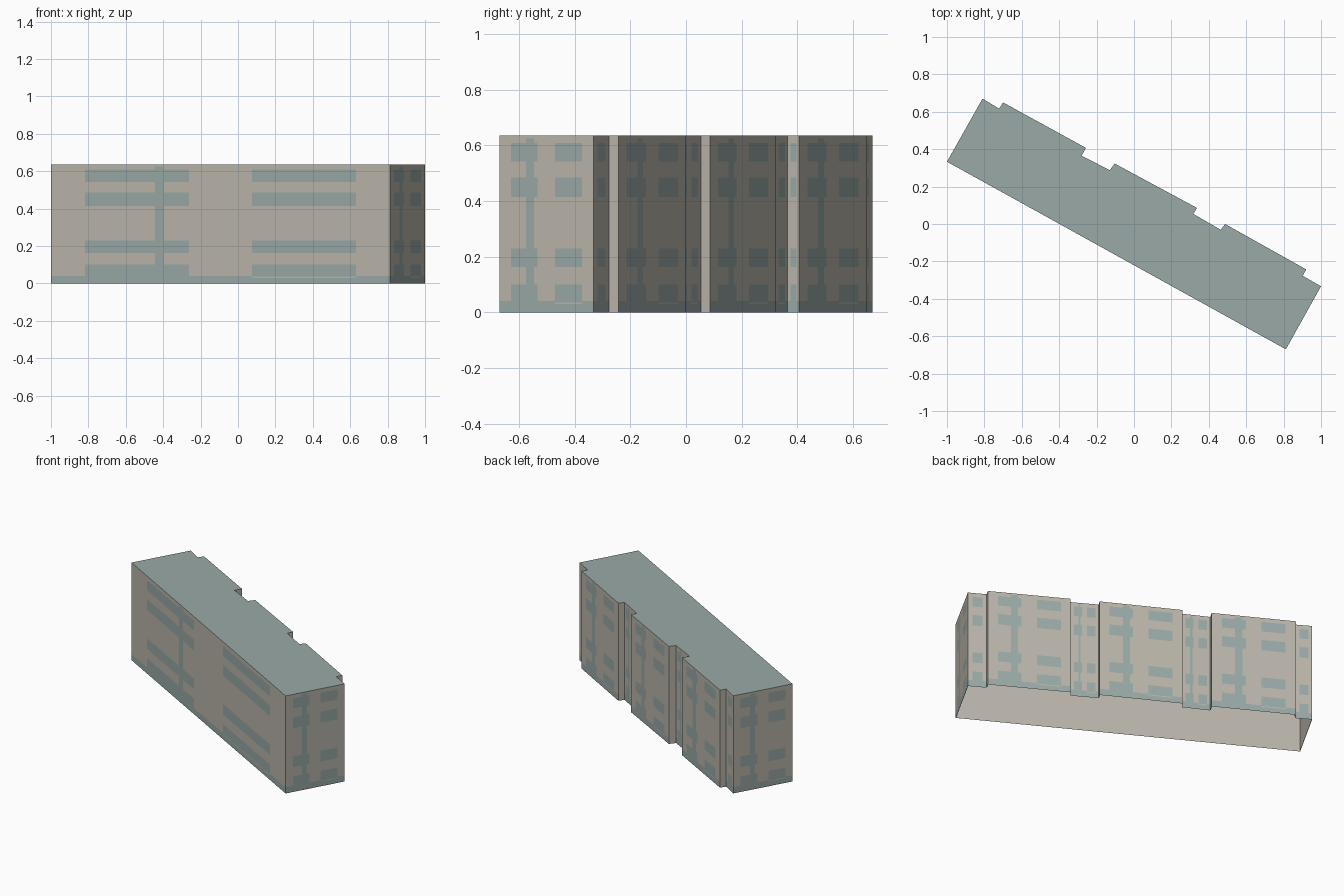
import bpy, bmesh
from mathutils import Vector

cube = bpy.data.objects.get("Cube")
if cube:
    bpy.data.objects.remove(cube)

HEIGHT = 0.635

# Footprint, counter-clockwise, with the bays stepping out along the back
FOOTPRINT = [(-1, .333), (.812, -.67), (1, -.333),
             (.902, -.277), (.921, -.243), (.487, 0), (.464, -.031),
             (.317, .054), (.337, .086), (-.103, .323), (-.13, .288),
             (-.28, .365), (-.257, .407), (-.7, .65), (-.721, .617), (-.81, .67)]

# Window layouts: spans along the wall for left windows, stair strip, right windows
LONG = ((.1, .407), (.307, .333), (.593, .9))
BAY = ((.122, .405), (.279, .364), (.59, .88))
SINGLE = ((.26, .78), None, None)
PLAIN = None
LAYOUTS = [LONG, BAY, SINGLE, PLAIN, BAY, PLAIN, BAY, PLAIN,
           BAY, PLAIN, BAY, SINGLE, BAY, PLAIN, SINGLE, BAY]

ROWS = [(.04, .1), (.162, .23), (.415, .485), (.543, .608)]
PLINTH = .04
SLIT = (.03, .036)
STRIP_TOP = .625
LINING_GAP = .003


def material(name, rgb):
    mat = bpy.data.materials.new(name)
    mat.use_nodes = True
    mat.diffuse_color = (*rgb, 1)
    mat.node_tree.nodes["Principled BSDF"].inputs["Base Color"].default_value = (*rgb, 1)
    return mat


beige = material("beige wall", (.5, .47, .41))
blue_grey = material("blue grey glass and roof", (.32, .4, .39))


def inside(value, span):
    return span is not None and span[0] < value < span[1]


def is_blue(s, z, layout):
    """Whether the wall cell centred on s, z is glass or plinth."""
    if layout is None:
        return False
    left, strip, right = layout
    if z < PLINTH:
        return not (inside(s, right) and inside(z, SLIT))
    if inside(s, strip) and z < STRIP_TOP:
        return True
    return (inside(s, left) or inside(s, right)) and any(inside(z, r) for r in ROWS)


def finish(name, bm, mats):
    mesh = bpy.data.meshes.new(name)
    bm.to_mesh(mesh)
    bm.free()
    for mat in mats:
        mesh.materials.append(mat)
    bpy.context.collection.objects.link(bpy.data.objects.new(name, mesh))


# Walls: each one is cut along the window edges and coloured cell by cell,
# with a plain lining just behind it that shows through the open underside
levels = sorted({0, HEIGHT, STRIP_TOP, *SLIT, *(z for row in ROWS for z in row)})
corners = [Vector((x, y, 0)) for x, y in FOOTPRINT]
up = Vector((0, 0, HEIGHT))
outline = []
bm = bmesh.new()
lining = bmesh.new()
for i, layout in enumerate(LAYOUTS):
    a, b = corners[i], corners[(i + 1) % len(corners)]
    spans = [span for span in (layout or ()) if span]
    cuts = sorted({0, 1, *(s for span in spans for s in span)})
    outline += [a.lerp(b, s) for s in cuts[:-1]]
    grid = [[bm.verts.new(a.lerp(b, s) + Vector((0, 0, z))) for z in levels] for s in cuts]
    for j in range(len(cuts) - 1):
        for k in range(len(levels) - 1):
            face = bm.faces.new((grid[j][k], grid[j + 1][k], grid[j + 1][k + 1], grid[j][k + 1]))
            s, z = (cuts[j] + cuts[j + 1]) / 2, (levels[k] + levels[k + 1]) / 2
            face.material_index = int(is_blue(s, z, layout))
    inward = up.cross(b - a).normalized() * LINING_GAP
    lining.faces.new([lining.verts.new(p + inward) for p in (b, a, a + up, b + up)])
bmesh.ops.remove_doubles(bm, verts=bm.verts, dist=1e-5)
finish("walls", bm, [beige, blue_grey])
finish("wall_lining", lining, [beige])

# Roof closes the shell on top
bm = bmesh.new()
bm.faces.new([bm.verts.new(p + up) for p in outline])
finish("roof", bm, [blue_grey])
